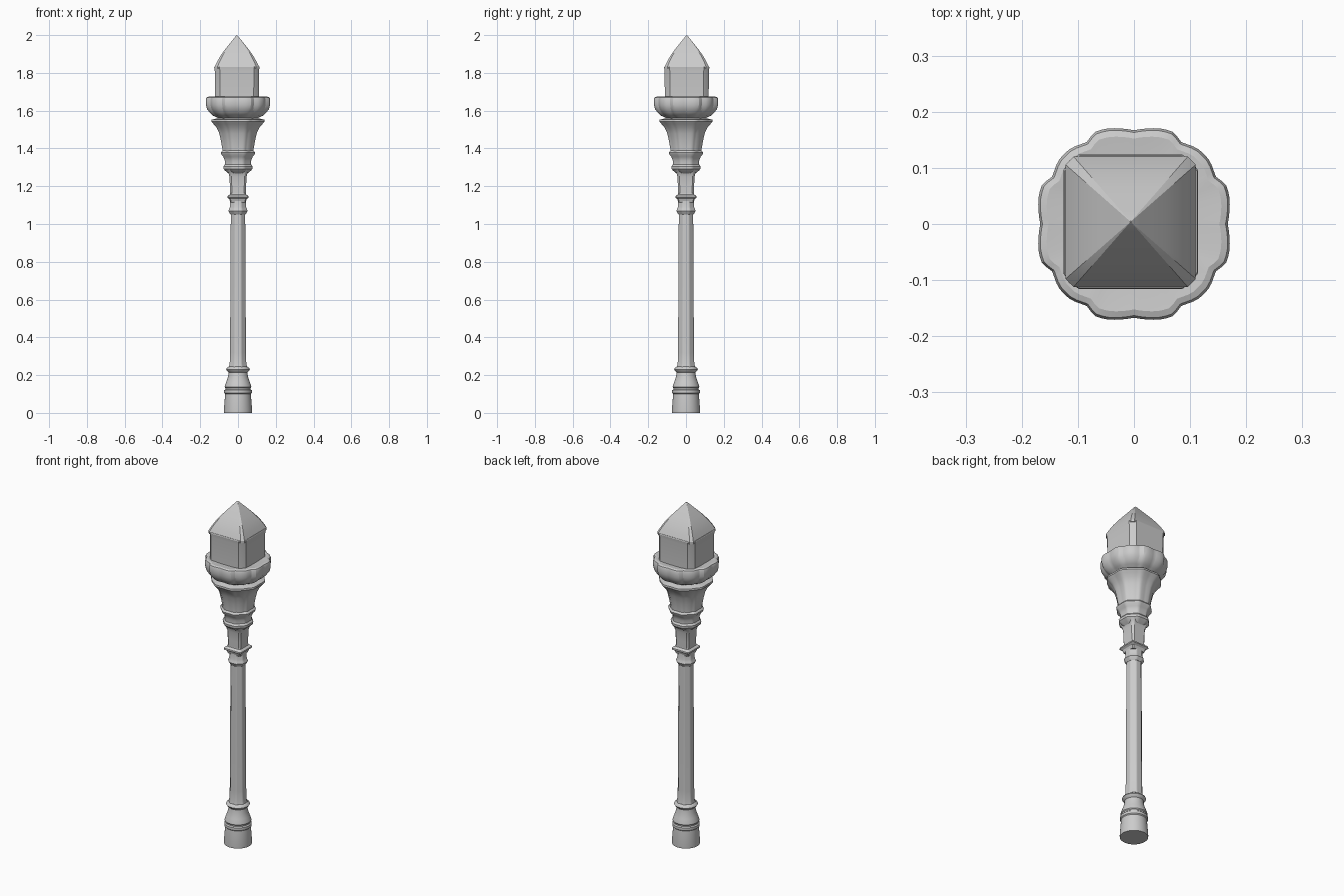
import bpy, bmesh
from math import pi, sin, cos, atan2, hypot

N = 96


# Cross-sections: radius as a function of angle for unit half-width
def circle(a):
    return 1.0


def octagon(a):
    return min(1 / cos((a + pi / 8) % (pi / 4) - pi / 8), 1.055)


def square(cut):
    # square with chamfered corners; cut is the diagonal reach
    def f(a):
        b = (a + pi / 4) % (pi / 2) - pi / 4
        return min(1 / cos(b), cut / cos(pi / 4 - abs(b)))
    return f


LOBE = [(0.167, 0), (0.17, 0.05), (0.164, 0.07), (0.145, 0.085), (0.135, 0.113)]
LOBE += [(y, x) for x, y in reversed(LOBE)]
POLAR = [(atan2(y, x), hypot(x, y) / 0.17) for x, y in LOBE]


def rosette(a):
    a %= pi / 2
    for (a0, r0), (a1, r1) in zip(POLAR, POLAR[1:]):
        if a <= a1:
            return r0 + (r1 - r0) * (a - a0) / (a1 - a0)
    return POLAR[-1][1]


def bell(a):
    return 0.45 * rosette(a) + 0.55 * octagon(a)


# Stacks rings of (z, half-width) with one cross-section into a closed part
def loft(name, shape, rings, cx=0.0, cy=0.0, angle=32):
    bm = bmesh.new()
    loops = []
    for z, r in rings:
        loops.append([bm.verts.new((cx + r * shape(2 * pi * i / N) * cos(2 * pi * i / N),
                                    cy + r * shape(2 * pi * i / N) * sin(2 * pi * i / N), z))
                      for i in range(N)])
    for lo, hi in zip(loops, loops[1:]):
        for i in range(N):
            j = (i + 1) % N
            bm.faces.new((lo[i], lo[j], hi[j], hi[i]))
    bm.faces.new(loops[0][::-1])
    bm.faces.new(loops[-1])
    me = bpy.data.meshes.new(name)
    bm.to_mesh(me)
    bm.free()
    ob = bpy.data.objects.new(name, me)
    bpy.context.collection.objects.link(ob)
    bpy.ops.object.select_all(action='DESELECT')
    ob.select_set(True)
    bpy.context.view_layer.objects.active = ob
    bpy.ops.object.shade_smooth_by_angle(angle=angle * pi / 180)
    return ob


# Round foot with mouldings
loft("base", circle, [
    (0, 0.074), (0.01, 0.075), (0.10, 0.068), (0.105, 0.073), (0.12, 0.073),
    (0.125, 0.067), (0.132, 0.067), (0.137, 0.071), (0.145, 0.069), (0.165, 0.062),
    (0.19, 0.053), (0.215, 0.050), (0.222, 0.058), (0.23, 0.063), (0.237, 0.060), (0.245, 0.049)])

# Long tapering shaft
loft("shaft", octagon, [(0.235, 0.050), (0.26, 0.044), (0.32, 0.042), (0.7, 0.040), (1.07, 0.038)])

# Collars under the square neck
loft("lower_collar", octagon, [
    (1.05, 0.039), (1.06, 0.046), (1.07, 0.051), (1.08, 0.047), (1.09, 0.043), (1.13, 0.042)])
loft("square_collar", square(1.32), [
    (1.115, 0.040), (1.132, 0.046), (1.14, 0.057), (1.148, 0.056), (1.157, 0.043), (1.165, 0.041)])
loft("square_neck", square(1.26), [(1.15, 0.042), (1.2, 0.043), (1.25, 0.045), (1.275, 0.052), (1.29, 0.062)])

# Double moulding below the bell
loft("upper_collar", octagon, [
    (1.268, 0.050), (1.282, 0.068), (1.292, 0.077), (1.305, 0.078), (1.315, 0.070), (1.335, 0.070),
    (1.355, 0.077), (1.367, 0.088), (1.378, 0.091), (1.386, 0.085), (1.39, 0.080)])

# Flared capital
loft("bell_capital", bell, [
    (1.375, 0.082), (1.40, 0.083), (1.44, 0.090), (1.48, 0.099), (1.51, 0.113),
    (1.53, 0.130), (1.542, 0.140), (1.552, 0.139), (1.558, 0.115), (1.562, 0.10)])

# Scalloped crown around the lantern
loft("scalloped_crown", rosette, [
    (1.55, 0.095), (1.565, 0.112), (1.575, 0.135), (1.59, 0.150), (1.61, 0.164),
    (1.63, 0.169), (1.66, 0.170), (1.67, 0.166), (1.674, 0.155), (1.668, 0.10)], angle=25)

# Square lantern with a pointed roof
loft("lantern_body", square(1.26), [
    (1.64, 0.116), (1.81, 0.117), (1.83, 0.120), (1.835, 0.118)], -0.006, 0.004, 25)
loft("lantern_roof", square(1.33), [
    (1.822, 0.116), (1.835, 0.116), (1.86, 0.104), (1.89, 0.087), (1.925, 0.062),
    (1.955, 0.038), (1.98, 0.018), (1.995, 0.006), (2.0, 0.001)], -0.006, 0.004, 25)
